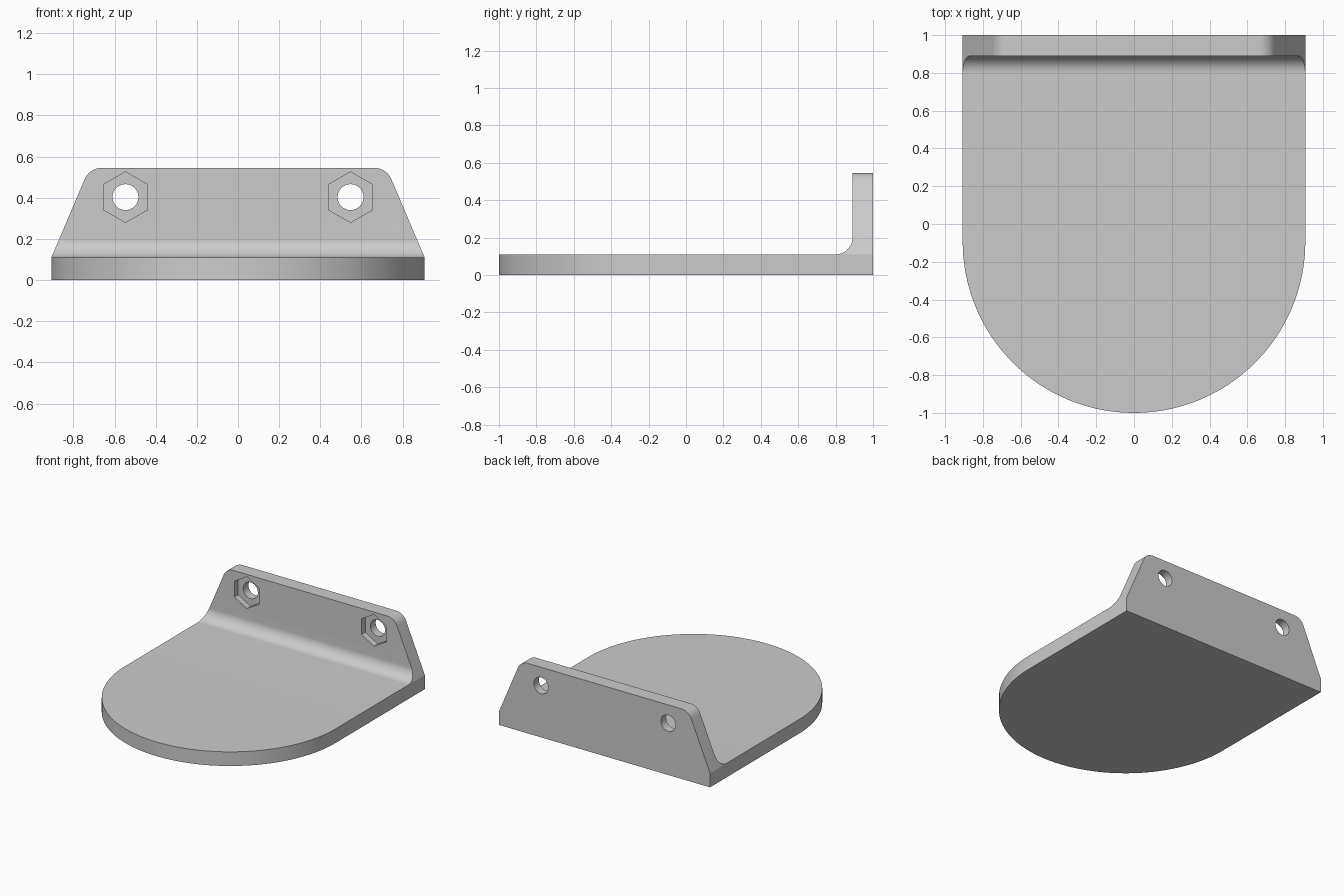
import bpy
import math
from math import cos, sin, pi
from mathutils import Matrix, Vector
import bmesh

if "Cube" in bpy.data.objects:
    bpy.data.objects.remove(bpy.data.objects["Cube"], do_unlink=True)

HALF_W = 0.907      # half the plate width
PLATE = 0.11        # plate and flange thickness
TOP = 0.545         # flange height
FILLET = 0.09

grey = bpy.data.materials.new("plain grey")
grey.use_nodes = True
grey.diffuse_color = (0.6, 0.6, 0.6, 1)
grey.node_tree.nodes["Principled BSDF"].inputs["Base Color"].default_value = grey.diffuse_color


def arc(cx, cy, r, start, end, steps):
    """Points along an arc, angles in degrees."""
    angles = [math.radians(start + (end - start) * i / steps) for i in range(steps + 1)]
    return [(cx + r * cos(a), cy + r * sin(a)) for a in angles]


def prism(name, points, place, low, high):
    """Extrude a 2D outline; place(u, v, w) maps it into 3D."""
    bm = bmesh.new()
    face = bm.faces.new([bm.verts.new(place(u, v, low)) for u, v in points])
    shift = Vector(place(0, 0, high)) - Vector(place(0, 0, low))
    grown = bmesh.ops.extrude_face_region(bm, geom=[face])["geom"]
    bmesh.ops.translate(bm, vec=shift, verts=[g for g in grown if isinstance(g, bmesh.types.BMVert)])
    bmesh.ops.recalc_face_normals(bm, faces=bm.faces)
    mesh = bpy.data.meshes.new(name)
    bm.to_mesh(mesh)
    bm.free()
    mesh.materials.append(grey)
    obj = bpy.data.objects.new(name, mesh)
    bpy.context.collection.objects.link(obj)
    return obj


def boolean(target, tool, operation):
    """Apply a boolean and remove the tool."""
    tool.hide_render = True
    mod = target.modifiers.new("cut", "BOOLEAN")
    mod.operation, mod.solver, mod.object = operation, "EXACT", tool
    bpy.context.view_layer.objects.active = target
    bpy.ops.object.modifier_apply(modifier=mod.name)
    bpy.data.objects.remove(tool, do_unlink=True)


def along_x(u, v, w): return (w, u, v)
def along_y(u, v, w): return (u, w, v)
def along_z(u, v, w): return (u, v, w)


# L-shaped side profile with an inner fillet
wall = 1 - PLATE
side = [(-1.2, 0), (1, 0), (1, TOP), (wall, TOP)]
side += arc(wall - FILLET, PLATE + FILLET, FILLET, 0, -90, 16) + [(-1.2, PLATE)]
bracket = prism("bracket", side, along_x, -1.2, 1.2)

# Plan outline with a rounded front
plan = [(HALF_W, 1.2), (-HALF_W, 1.2)] + arc(0, HALF_W - 1, HALF_W, 180, 360, 96)
boolean(bracket, prism("plan_outline", plan, along_z, -0.5, 1), "INTERSECT")

# Sloping flange ends with rounded upper corners
lean = 0.425
tilt = math.degrees(math.atan(lean))
radius = 0.09
corner_x = HALF_W - lean * (TOP - PLATE)
centre_x = corner_x - radius * math.tan(math.radians(90 - tilt) / 2)
foot_x = HALF_W + lean * (PLATE + 0.2)
right_half = [(foot_x, -0.2)] + arc(centre_x, TOP - radius, radius, tilt, 90, 12)
# Lift the flat top clear of the profile so that only the corners are trimmed
right_half += [(centre_x, TOP + 0.2)]
front = right_half + [(-x, z) for x, z in reversed(right_half)]
boolean(bracket, prism("front_outline", front, along_y, -1.5, 1.5), "INTERSECT")

# Bolt holes with hexagonal nut pockets on the inner face
for x in (-0.547, 0.547):
    hole = arc(x, 0.403, 0.063, 0, 352.5, 47)
    boolean(bracket, prism("bolt_hole", hole, along_y, 0.7, 1.2), "DIFFERENCE")
    pocket = arc(x, 0.403, 0.123, 30, 330, 5)
    boolean(bracket, prism("nut_pocket", pocket, along_y, 0.7, wall + 0.045), "DIFFERENCE")

bpy.ops.object.select_all(action="DESELECT")
bracket.select_set(True)
bpy.context.view_layer.objects.active = bracket
bpy.ops.object.shade_smooth_by_angle(angle=math.radians(20))
